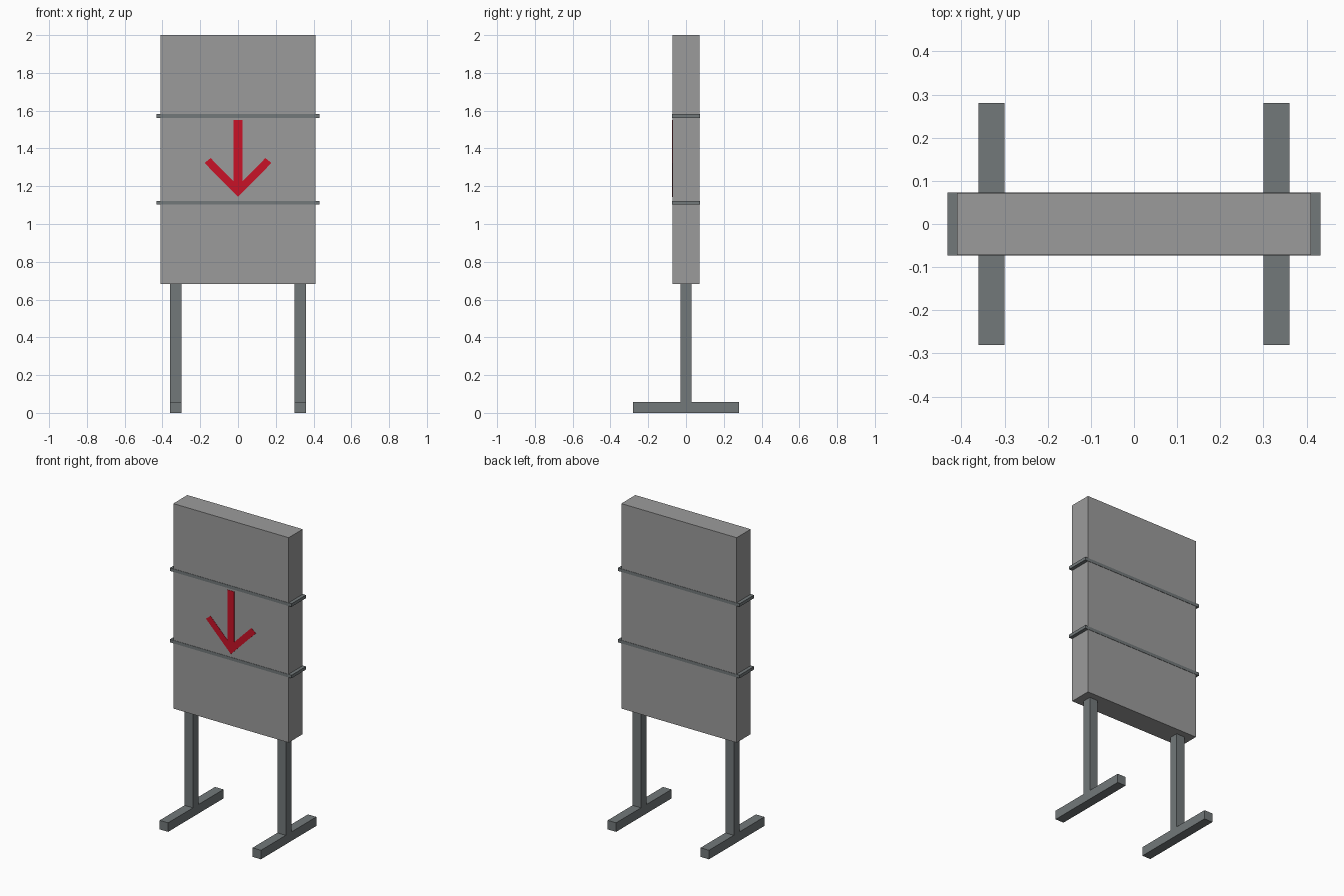
import bpy
import bmesh
from mathutils import Vector

if "Cube" in bpy.data.objects:
    bpy.data.objects.remove(bpy.data.objects["Cube"])


def make_material(name, rgb):
    mat = bpy.data.materials.new(name)
    mat.diffuse_color = (*rgb, 1.0)
    mat.use_nodes = True
    mat.node_tree.nodes["Principled BSDF"].inputs["Base Color"].default_value = mat.diffuse_color
    return mat


panel_grey = make_material("panel_grey", (0.33, 0.33, 0.33))
frame_grey = make_material("frame_grey", (0.17, 0.19, 0.195))
arrow_red = make_material("arrow_red", (0.58, 0.006, 0.02))


def finish(name, bm, mat):
    mesh = bpy.data.meshes.new(name)
    bmesh.ops.recalc_face_normals(bm, faces=bm.faces)
    bm.to_mesh(mesh)
    bm.free()
    obj = bpy.data.objects.new(name, mesh)
    obj.data.materials.append(mat)
    bpy.context.collection.objects.link(obj)
    return obj


def box(name, low, high, mat):
    low, high = Vector(low), Vector(high)
    bm = bmesh.new()
    bmesh.ops.create_cube(bm, size=1.0)
    bmesh.ops.scale(bm, vec=high - low, verts=bm.verts)
    bmesh.ops.translate(bm, vec=(low + high) / 2, verts=bm.verts)
    return finish(name, bm, mat)


# Display panel
box("panel", (-0.41, -0.0715, 0.683), (0.41, 0.0715, 2.0), panel_grey)

# Straps around the panel
for label, z in (("lower", 1.113), ("upper", 1.572)):
    box(label + "_strap", (-0.432, -0.0735, z - 0.01), (0.432, 0.0735, z + 0.01), frame_grey)

# Posts and floor feet
for label, x in (("left", -0.33), ("right", 0.33)):
    box(label + "_post", (x - 0.03, -0.029, 0.058), (x + 0.03, 0.029, 0.683), frame_grey)
    box(label + "_foot", (x - 0.03, -0.281, 0.0), (x + 0.03, 0.281, 0.058), frame_grey)

# Thin arrow on the front face: half outline, mirrored
half = [(0.024, 1.55), (0.024, 1.226), (0.145, 1.349), (0.177, 1.323)]
outline = half + [(0.0, 1.143)] + [(-x, z) for x, z in reversed(half)]
bm = bmesh.new()
face = bm.faces.new([bm.verts.new((x, -0.0715, z)) for x, z in outline])
extruded = bmesh.ops.extrude_face_region(bm, geom=[face])
moved = [v for v in extruded["geom"] if isinstance(v, bmesh.types.BMVert)]
bmesh.ops.translate(bm, vec=(0, -0.0015, 0), verts=moved)
finish("arrow", bm, arrow_red)
